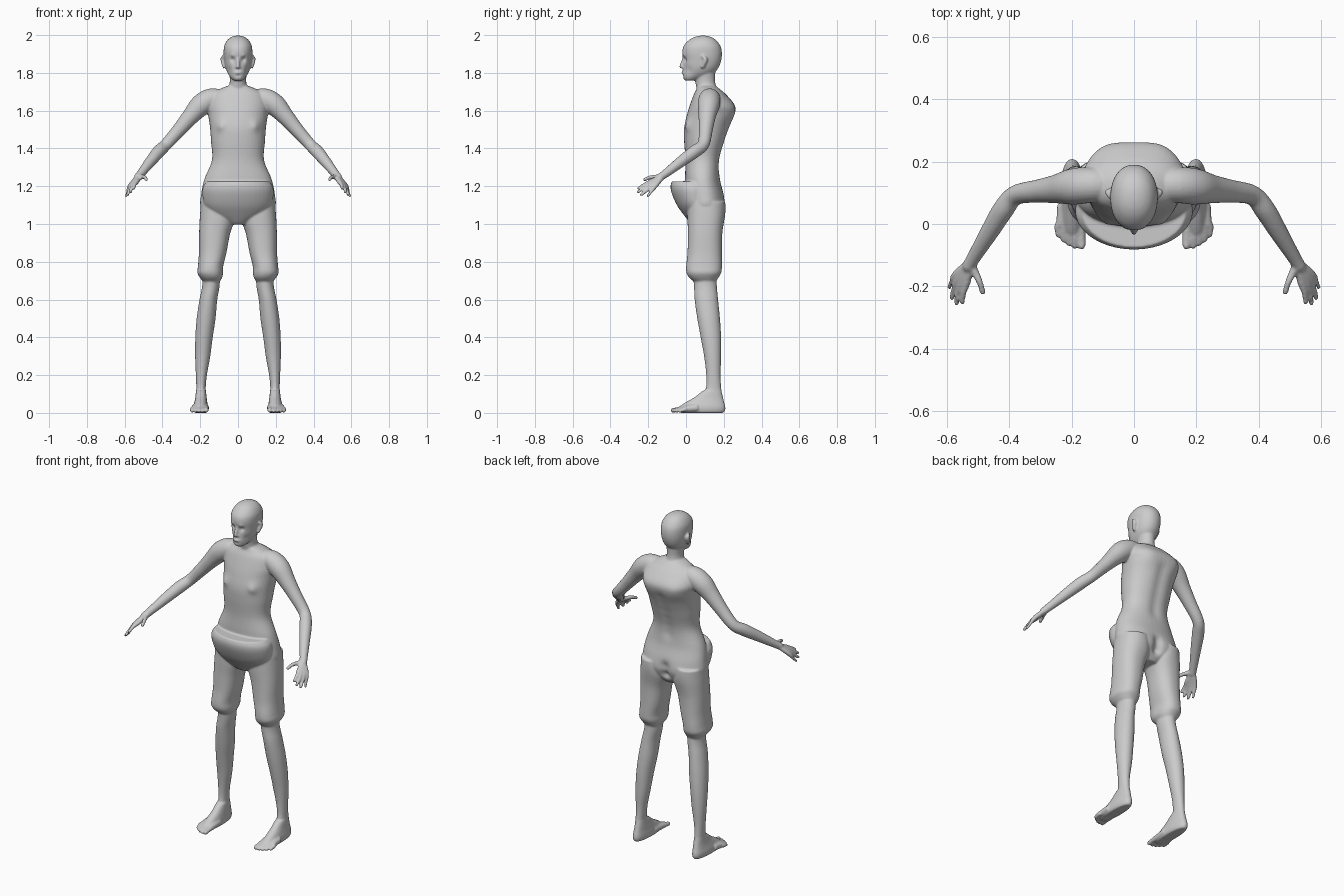
import bpy, bmesh, math
from mathutils import Vector

skin = bpy.data.materials.new("plain_grey")
skin.diffuse_color = (0.6, 0.6, 0.6, 1)
bm = bmesh.new()


def smooth_rows(rows, sub=5):
    """Catmull-Rom interpolation through rows of numbers."""
    rows = [Vector(r) for r in rows]
    out = []
    for i in range(len(rows) - 1):
        a, b, c, d = rows[max(i - 1, 0)], rows[i], rows[i + 1], rows[min(i + 2, len(rows) - 1)]
        for k in range(sub):
            t = k / sub
            out.append(0.5 * (2 * b + (c - a) * t + (2 * a - 5 * b + 4 * c - d) * t * t
                              + (3 * b - a - 3 * c + d) * t ** 3))
    return out + [rows[-1]]


def skin_rings(rings):
    rings = [[bm.verts.new(p) for p in ring] for ring in rings]
    n = len(rings[0])
    for a, b in zip(rings, rings[1:]):
        for i in range(n):
            bm.faces.new((a[i], a[(i + 1) % n], b[(i + 1) % n], b[i]))
    bm.faces.new(rings[0][::-1])
    bm.faces.new(rings[-1])


def loft(rows, side=1, power=2.0, n=40):
    """Level oval rings; each row is z, centre x, half width, front y, back y."""
    rings = []
    for z, cx, rx, y0, y1 in smooth_rows(rows):
        ring = []
        for i in range(n):
            a = 2 * math.pi * i / n
            c, s = math.cos(a), math.sin(a)
            e = 2 / power
            ring.append((side * (cx + rx * math.copysign(abs(c) ** e, c)),
                         (y0 + y1) / 2 + (y1 - y0) / 2 * math.copysign(abs(s) ** e, s), z))
        rings.append(ring)
    skin_rings(rings)


def tube(rows, side=1, n=16):
    """Round limb; each row is x, y, z, radius. The tip is rounded."""
    pts = smooth_rows(rows)
    last, prev = pts[-1], pts[-2]
    tip = (last.xyz - prev.xyz).normalized() * last.w
    for f, g in ((0.5, 0.85), (0.85, 0.5)):
        pts.append(Vector((*(last.xyz + tip * f), last.w * g)))
    rings = []
    for i, p in enumerate(pts):
        t = pts[min(i + 1, len(pts) - 1)].xyz - pts[max(i - 1, 0)].xyz
        u = t.cross(Vector((0.3, 0.2, 1))).normalized()
        v = t.cross(u).normalized()
        rings.append([Vector((side * q.x, q.y, q.z)) for q in
                      (p.xyz + p.w * (u * math.cos(2 * math.pi * k / n) + v * math.sin(2 * math.pi * k / n))
                       for k in range(n))])
    skin_rings(rings)


# Trunk: neck base, rounded back, waist, hips
loft([(1.735, 0, .05, .06, .155), (1.715, 0, .10, .055, .18), (1.685, 0, .145, .04, .215),
      (1.63, 0, .165, .02, .258), (1.58, 0, .158, .005, .258), (1.51, 0, .148, -.01, .232),
      (1.44, 0, .143, -.01, .207), (1.34, 0, .138, -.003, .18), (1.24, 0, .178, -.005, .18),
      (1.155, 0, .196, 0, .20), (1.09, 0, .196, .005, .205), (1.04, 0, .14, .01, .19),
      (1.0, 0, .06, .03, .16)], power=2.2)
# Overhanging waist front
loft([(1.228, 0, .165, -.075, .15), (1.20, 0, .185, -.082, .16), (1.16, 0, .188, -.074, .16),
      (1.10, 0, .178, -.047, .16), (1.05, 0, .14, -.012, .15), (1.01, 0, .07, .02, .14)])
# Neck and head
loft([(1.70, 0, .06, .06, .17), (1.75, 0, .044, .05, .155), (1.80, 0, .046, .045, .155),
      (1.84, 0, .05, .05, .16)])
loft([(1.762, 0, .025, -.006, .05), (1.775, 0, .038, -.016, .085), (1.80, 0, .054, -.018, .145),
      (1.83, 0, .066, -.015, .172), (1.87, 0, .073, -.014, .187), (1.91, 0, .076, -.02, .19),
      (1.945, 0, .073, -.012, .182), (1.975, 0, .057, .015, .16), (1.992, 0, .035, .045, .132),
      (1.999, 0, .012, .075, .105)], power=2.15)
# Nose and lips
tube([(0, -.010, 1.885, .007), (0, -.020, 1.855, .009), (0, -.026, 1.834, .010)])
tube([(-.02, -.010, 1.802, .006), (0, -.018, 1.803, .008), (.02, -.010, 1.802, .006)])

for s in (-1, 1):
    # Ear
    tube([(.072, .085, 1.828, .008), (.077, .095, 1.85, .011), (.081, .102, 1.875, .013),
          (.079, .09, 1.888, .008)], s)
    # Nostril wing
    tube([(.004, -.016, 1.832, .007), (.011, -.014, 1.831, .007)], s)
    # Arm
    tube([(.08, .125, 1.66, .05), (.14, .125, 1.663, .057), (.195, .12, 1.632, .058),
          (.25, .112, 1.573, .046), (.31, .105, 1.503, .037), (.38, .092, 1.424, .032),
          (.42, .045, 1.385, .034), (.46, -.02, 1.337, .030), (.515, -.11, 1.268, .022),
          (.53, -.135, 1.25, .021)], s, 24)
    # Fingers, each running from the wrist through its knuckle to the tip
    for k, m, t, r in (((.570, -.162, 1.205), (.584, -.185, 1.172), (.592, -.203, 1.150), .0075),
                       ((.562, -.176, 1.210), (.577, -.210, 1.178), (.584, -.237, 1.157), .0085),
                       ((.550, -.184, 1.218), (.565, -.224, 1.192), (.569, -.254, 1.172), .0085),
                       ((.536, -.184, 1.227), (.547, -.222, 1.210), (.550, -.251, 1.192), .0085),
                       ((.513, -.148, 1.252), (.495, -.185, 1.250), (.485, -.219, 1.237), .0095)):
        tube([(.522, -.12, 1.258, .014), (*k, .0135), (*m, r + .001), (*t, r)], s, 12)
    # Shorts leg
    loft([(1.12, .11, .085, .01, .203), (1.04, .108, .094, .008, .203), (.95, .124, .082, .01, .192),
          (.85, .134, .073, .008, .19), (.78, .145, .067, .001, .19), (.745, .147, .068, .002, .187),
          (.72, .143, .060, .015, .173), (.70, .141, .046, .038, .16)], s, 2.3)
    # Lower leg
    loft([(.78, .14, .046, .035, .16), (.68, .143, .046, .042, .163), (.60, .157, .047, .046, .17),
          (.50, .169, .050, .06, .18), (.40, .18, .046, .078, .186), (.30, .187, .040, .096, .186),
          (.20, .194, .029, .107, .183), (.13, .196, .025, .104, .187), (.08, .197, .028, .075, .195),
          (.03, .197, .032, .06, .2)], s)
    # Foot
    loft([(.002, .198, .032, -.03, .198), (.015, .198, .038, -.042, .207), (.035, .198, .039, -.035, .208),
          (.06, .197, .034, .002, .202), (.085, .196, .030, .045, .196), (.12, .196, .026, .09, .188)], s, 2.3)
    # Toes with the ball of the foot
    for bx, tx, ty, r in ((.175, .168, -.070, .013), (.188, .190, -.072, .009), (.202, .208, -.064, .009),
                          (.215, .226, -.052, .009), (.225, .243, -.036, .009)):
        tube([(bx, .06, .030, .022), (bx * .6 + tx * .4, ty * .35 + .02, .024, .018),
              (tx, ty + .028, .020, .013), (tx, ty, r + .003, r)], s, 12)

bmesh.ops.recalc_face_normals(bm, faces=bm.faces)
mesh = bpy.data.meshes.new("body")
bm.to_mesh(mesh)
bm.free()
body = bpy.data.objects.new("body", mesh)
bpy.context.collection.objects.link(body)

# Fuse all parts into one continuous skin
rm = body.modifiers.new("fuse", 'REMESH')
rm.mode = 'VOXEL'
rm.voxel_size = 0.0052
sm = body.modifiers.new("soften", 'SMOOTH')
sm.factor = 0.5
sm.iterations = 5
fused = bpy.data.meshes.new_from_object(body.evaluated_get(bpy.context.evaluated_depsgraph_get()))
body.modifiers.clear()
body.data = fused

# Soft sculpting pushes: centre, radius, offset (mirrored when off-centre)
pushes = [((.030, -.012, 1.872), .014, (0, .012, 0)),      # eye sockets
          ((.030, -.012, 1.893), .012, (0, -.004, 0)),     # brows
          ((.052, .01, 1.815), .022, (-.004, .003, 0)),    # cheeks
          ((0, -.015, 1.787), .010, (0, .005, 0)),         # below lip
          ((.095, .01, 1.525), .03, (0, -.012, -.004)),    # chest
          ((.09, .23, 1.60), .05, (0, .008, 0)),           # shoulder blades
          ((0, .20, 1.06), .028, (0, -.022, 0)),           # seat cleft
          ((0, .20, 1.11), .028, (0, -.015, 0)),
          ((.09, .20, 1.09), .06, (0, .006, 0))]
pushes += [((0, .26 - (1.6 - z) * .3, z), .035, (0, -.007, 0)) for z in (1.55, 1.5, 1.45, 1.4, 1.35, 1.3)]  # spine
for c, r, d in pushes:
    for s in ((1, -1) if c[0] else (1,)):
        cc, dd = Vector((s * c[0], c[1], c[2])), Vector((s * d[0], d[1], d[2]))
        for v in fused.vertices:
            q = (v.co - cc).length_squared / (r * r)
            if q < 6:
                v.co += dd * math.exp(-q)

# Stand on the floor with smooth shading
low = min(v.co.z for v in fused.vertices)
for v in fused.vertices:
    v.co.z -= low
fused.materials.clear()
fused.materials.append(skin)
fused.shade_smooth()
